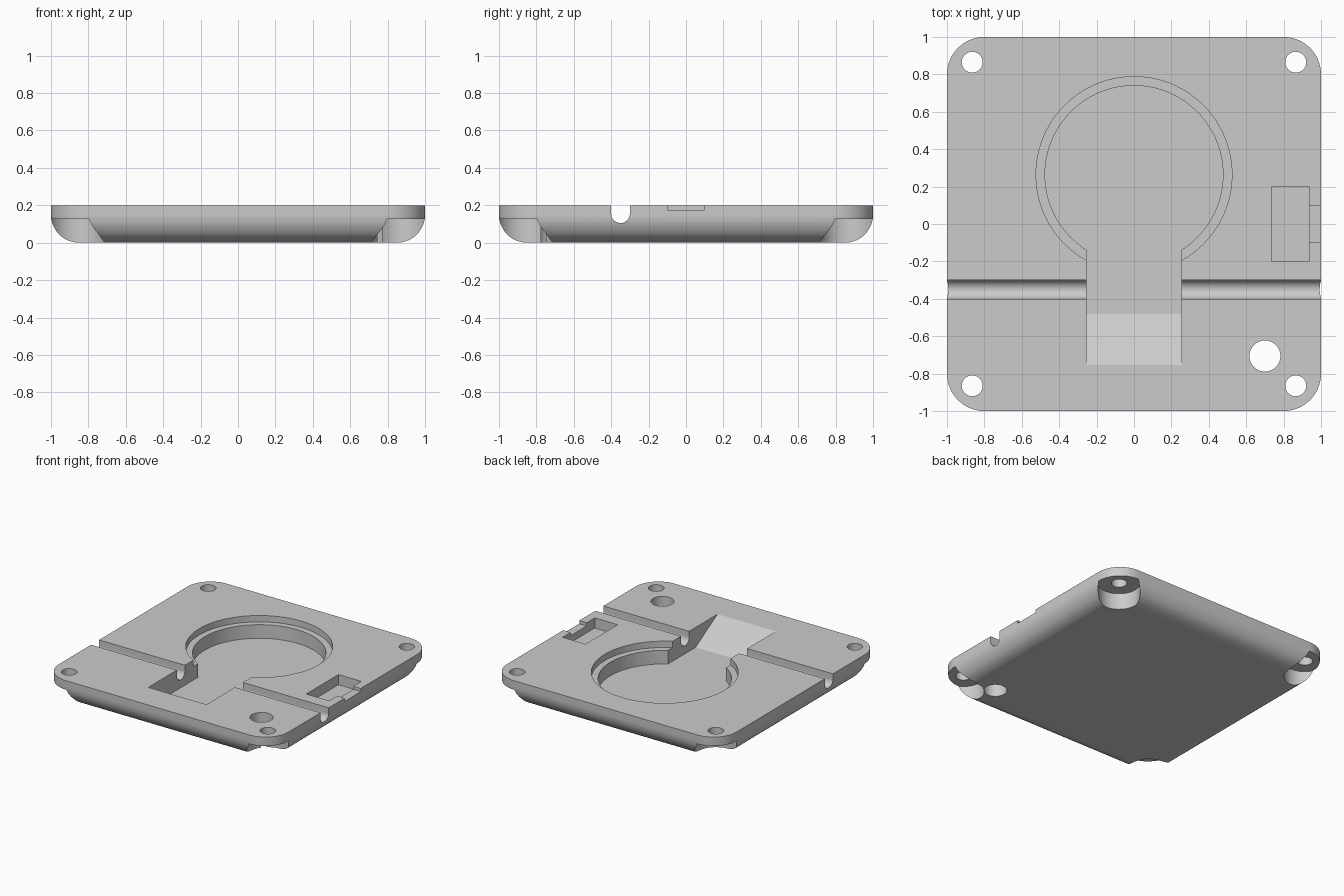
import bpy, bmesh
from math import sin, cos, pi
from mathutils import Vector

cube = bpy.data.objects.get("Cube")
if cube:
    bpy.data.objects.remove(cube, do_unlink=True)

HEIGHT, FILLET, CORNER = 0.2, 0.15, 0.2
FLOOR, LEDGE = 0.043, 0.15
SCREW, ABOVE = 0.865, 0.4

grey = bpy.data.materials.new("plain grey")
grey.use_nodes = True
colour = (0.6, 0.6, 0.6, 1)
grey.diffuse_color = colour
grey.node_tree.nodes["Principled BSDF"].inputs["Base Color"].default_value = colour


def make_object(name, bm):
    bmesh.ops.recalc_face_normals(bm, faces=bm.faces)
    mesh = bpy.data.meshes.new(name)
    bm.to_mesh(mesh)
    bm.free()
    mesh.materials.append(grey)
    obj = bpy.data.objects.new(name, mesh)
    bpy.context.collection.objects.link(obj)
    return obj


def prism(name, points, offset):
    """Extrude a closed 3D outline along an offset."""
    bm = bmesh.new()
    face = bm.faces.new([bm.verts.new(p) for p in points])
    grown = bmesh.ops.extrude_face_region(bm, geom=[face], use_keep_orig=True)
    moved = [g for g in grown["geom"] if isinstance(g, bmesh.types.BMVert)]
    bmesh.ops.translate(bm, verts=moved, vec=Vector(offset))
    return make_object(name, bm)


def cylinder(name, x, y, radius, low, high, sides=48):
    ring = [(x + radius * cos(2 * pi * i / sides),
             y + radius * sin(2 * pi * i / sides), low) for i in range(sides)]
    return prism(name, ring, (0, 0, high - low))


def box(name, x0, x1, y0, y1, low, high):
    return prism(name, [(x0, y0, low), (x1, y0, low), (x1, y1, low), (x0, y1, low)],
                 (0, 0, high - low))


def rounded_square(inset, z, steps=14):
    centre, radius = 1 - CORNER, CORNER - inset
    loop = []
    for quarter, (sx, sy) in enumerate([(1, 1), (-1, 1), (-1, -1), (1, -1)]):
        for i in range(steps + 1):
            a = (quarter + i / steps) * pi / 2
            loop.append((sx * centre + radius * cos(a), sy * centre + radius * sin(a), z))
    return loop


# Plate with rounded corners and a rounded lower edge
bm = bmesh.new()
levels = [(0, HEIGHT)]
for k in range(13):
    a = k / 12 * pi / 2
    levels.append((FILLET * (1 - cos(a)), FILLET * (1 - sin(a))))
loops = [[bm.verts.new(p) for p in rounded_square(*level)] for level in levels]
for upper, lower in zip(loops, loops[1:]):
    for i in range(len(upper)):
        j = (i + 1) % len(upper)
        bm.faces.new((upper[i], lower[i], lower[j], upper[j]))
bm.faces.new(loops[0])
bm.faces.new(loops[-1])
plate = make_object("base_plate", bm)

cutters = []
# Round recess with a shallow ledge around it
cutters.append(cylinder("recess_ledge", 0, 0.264, 0.524, LEDGE, ABOVE, 72))
cutters.append(cylinder("recess_well", 0, 0.264, 0.476, FLOOR, ABOVE, 72))

# Channel leading out of the recess, ending in a ramp
start, end = -0.48, -0.755
slope = (end - start) / (HEIGHT - FLOOR)
ramp = [(0.1, FLOOR), (start, FLOOR), (start + slope * (ABOVE - FLOOR), ABOVE), (0.1, ABOVE)]
cutters.append(prism("ramp_channel", [(-0.253, y, z) for y, z in ramp], (0.506, 0, 0)))

# Round-bottomed cable groove across the plate
groove = [(-0.3, ABOVE)]
for i in range(17):
    a = -i / 16 * pi
    groove.append((-0.35 + 0.05 * cos(a), 0.155 + 0.05 * sin(a)))
groove.append((-0.4, ABOVE))
cutters.append(prism("cable_groove", [(-1.2, y, z) for y, z in groove], (2.4, 0, 0)))

# Side pocket with a shallow notch to the edge
cutters.append(box("side_pocket", 0.735, 0.935, -0.2, 0.2, 0.12, ABOVE))
cutters.append(box("side_notch", 0.85, 1.2, -0.1, 0.1, 0.175, ABOVE))

# Cable hole, corner screw holes and their counterbores from below
cutters.append(cylinder("cable_hole", 0.7, -0.706, 0.083, -0.2, ABOVE))
for sx in (-1, 1):
    for sy in (-1, 1):
        cutters.append(cylinder("counterbore", sx * SCREW, sy * SCREW, 0.15, -0.2, 0.128))
        cutters.append(cylinder("screw_hole", sx * SCREW, sy * SCREW, 0.056, -0.2, ABOVE, 32))

bpy.context.view_layer.objects.active = plate
for cutter in cutters:
    cutter.hide_render = True
    mod = plate.modifiers.new(cutter.name, "BOOLEAN")
    mod.operation = "DIFFERENCE"
    mod.solver = "EXACT"
    mod.object = cutter
    bpy.ops.object.modifier_apply(modifier=mod.name)
    bpy.data.objects.remove(cutter, do_unlink=True)

# Smooth the curved walls and keep the flat faces flat
bpy.ops.object.select_all(action="DESELECT")
plate.select_set(True)
bpy.ops.object.shade_smooth_by_angle(angle=0.4)
weighted = plate.modifiers.new("flat_normals", "WEIGHTED_NORMAL")
weighted.keep_sharp = True
